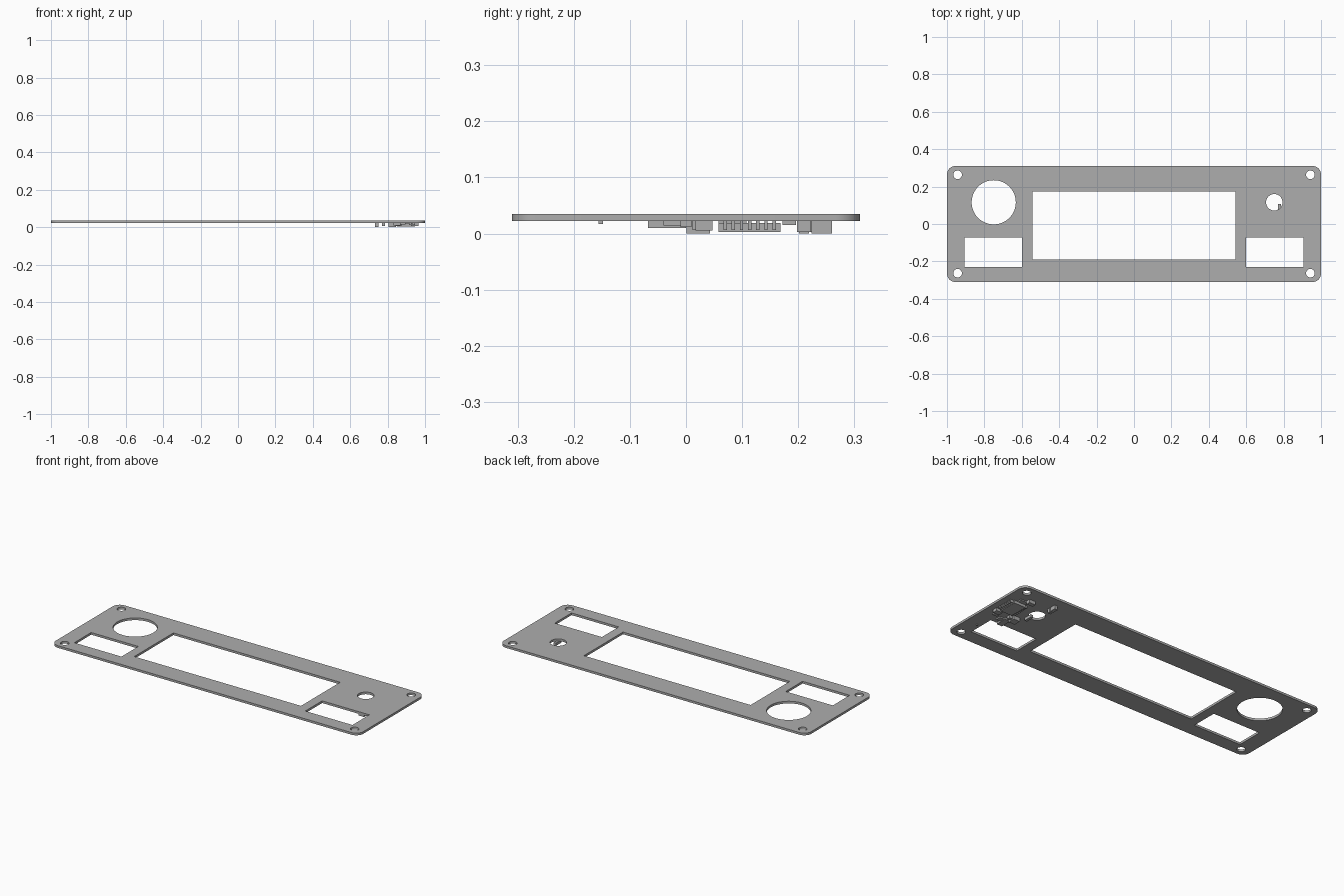
import bpy
import bmesh
from math import cos, sin, pi, radians
from mathutils import Matrix

cube = bpy.data.objects.get("Cube")
if cube:
    bpy.data.objects.remove(cube, do_unlink=True)

grey = bpy.data.materials.new("panel grey")
grey.use_nodes = True
GREY = (0.42, 0.42, 0.42, 1)
grey.diffuse_color = GREY
grey.node_tree.nodes["Principled BSDF"].inputs["Base Color"].default_value = GREY

BACK, FACE = 0.022, 0.035   # panel underside and top


def link(name, mesh):
    obj = bpy.data.objects.new(name, mesh)
    mesh.materials.clear()
    mesh.materials.append(grey)
    bpy.context.scene.collection.objects.link(obj)
    return obj


def circle(x, y, r, n=48):
    return [(x + r * cos(2 * pi * i / n), y + r * sin(2 * pi * i / n)) for i in range(n)]


def rect(x0, x1, y0, y1):
    return [(x0, y0), (x1, y0), (x1, y1), (x0, y1)]


def rounded(hx, hy, r, n=10):
    pts = []
    for k, (sx, sy) in enumerate([(1, 1), (-1, 1), (-1, -1), (1, -1)]):
        for i in range(n + 1):
            a = (k + i / n) * pi / 2
            pts.append((sx * (hx - r) + r * cos(a), sy * (hy - r) + r * sin(a)))
    return pts


# Faceplate: rounded outline with all openings, extruded
loops = [rounded(1, 0.31, 0.045),
         circle(-0.75, 0.116, 0.118, 72),        # large dial opening
         circle(0.75, 0.116, 0.044),             # small knob opening
         rect(-0.543, 0.542, -0.189, 0.175)]     # display window
for s in (-1, 1):
    loops.append(rect(*sorted((s * 0.598, s * 0.905)), -0.229, -0.072))
    for t in (-1, 1):
        loops.append(circle(s * 0.943, t * 0.263, 0.023, 32))

curve = bpy.data.curves.new("outline", "CURVE")
curve.dimensions = "2D"
curve.fill_mode = "BOTH"
curve.extrude = (FACE - BACK) / 2
for pts in loops:
    sp = curve.splines.new("POLY")
    sp.points.add(len(pts) - 1)
    for p, (x, y) in zip(sp.points, pts):
        p.co = (x, y, 0, 1)
    sp.use_cyclic_u = True
temp = bpy.data.objects.new("outline", curve)
bpy.context.scene.collection.objects.link(temp)
bpy.context.view_layer.update()
mesh = bpy.data.meshes.new_from_object(temp.evaluated_get(bpy.context.evaluated_depsgraph_get()))
bpy.data.objects.remove(temp, do_unlink=True)
bm = bmesh.new()
bm.from_mesh(mesh)
bmesh.ops.remove_doubles(bm, verts=bm.verts, dist=0.0001)
bmesh.ops.translate(bm, verts=bm.verts, vec=(0, 0, (FACE + BACK) / 2))
bmesh.ops.dissolve_limit(bm, angle_limit=radians(0.5), verts=bm.verts, edges=bm.edges)
bmesh.ops.recalc_face_normals(bm, faces=bm.faces)
bm.to_mesh(mesh)
bm.free()
plate = link("faceplate", mesh)
bpy.ops.object.select_all(action="DESELECT")
plate.select_set(True)
bpy.context.view_layer.objects.active = plate
bpy.ops.object.shade_smooth_by_angle(angle=radians(30))


def blocks(name, parts):
    """Boxes hanging under the panel: (x, y, width, depth, bottom, top)."""
    bm = bmesh.new()
    for x, y, w, d, z0, z1 in parts:
        m = Matrix.Translation((x, y, (z0 + z1) / 2)) @ Matrix.Diagonal((w, d, z1 - z0, 1))
        bmesh.ops.create_cube(bm, size=1, matrix=m)
    mesh = bpy.data.meshes.new(name)
    bm.to_mesh(mesh)
    bm.free()
    return link(name, mesh)


# Main chip with a row of legs on each side
legs = [(0.91 + s * 0.045, 0.07 + i * 0.0145, 0.02, 0.006, 0.006, BACK)
        for s in (-1, 1) for i in range(7)]
blocks("main_chip", [(0.91, 0.113, 0.075, 0.11, 0.003, 0.019)] + legs)

# Connectors and small components around it
blocks("edge_connector", [(0.825, 0.022, 0.04, 0.042, 0, BACK),
                          (0.855, 0.022, 0.02, 0.02, 0.006, BACK)])
blocks("terminal_pair", [(0.742, 0.21, 0.02, 0.018, 0, BACK),
                         (0.742, 0.242, 0.02, 0.036, 0, BACK),
                         (0.742, 0.222, 0.01, 0.03, 0.003, BACK)])
blocks("knob_tab", [(0.778, 0.083, 0.016, 0.05, 0.006, BACK)])
blocks("upper_component", [(0.87, 0.21, 0.04, 0.024, 0.003, BACK),
                           (0.9, 0.184, 0.05, 0.024, 0.015, BACK)])
blocks("lower_component", [(0.85, -0.034, 0.035, 0.068, 0.01, BACK),
                           (0.88, -0.025, 0.03, 0.03, 0.014, BACK)])
blocks("side_component", [(0.945, 0.032, 0.04, 0.03, 0.005, BACK),
                          (0.93, 0.0, 0.03, 0.02, 0.012, BACK)])
blocks("small_pin", [(0.93, -0.152, 0.008, 0.008, 0.017, BACK)])
